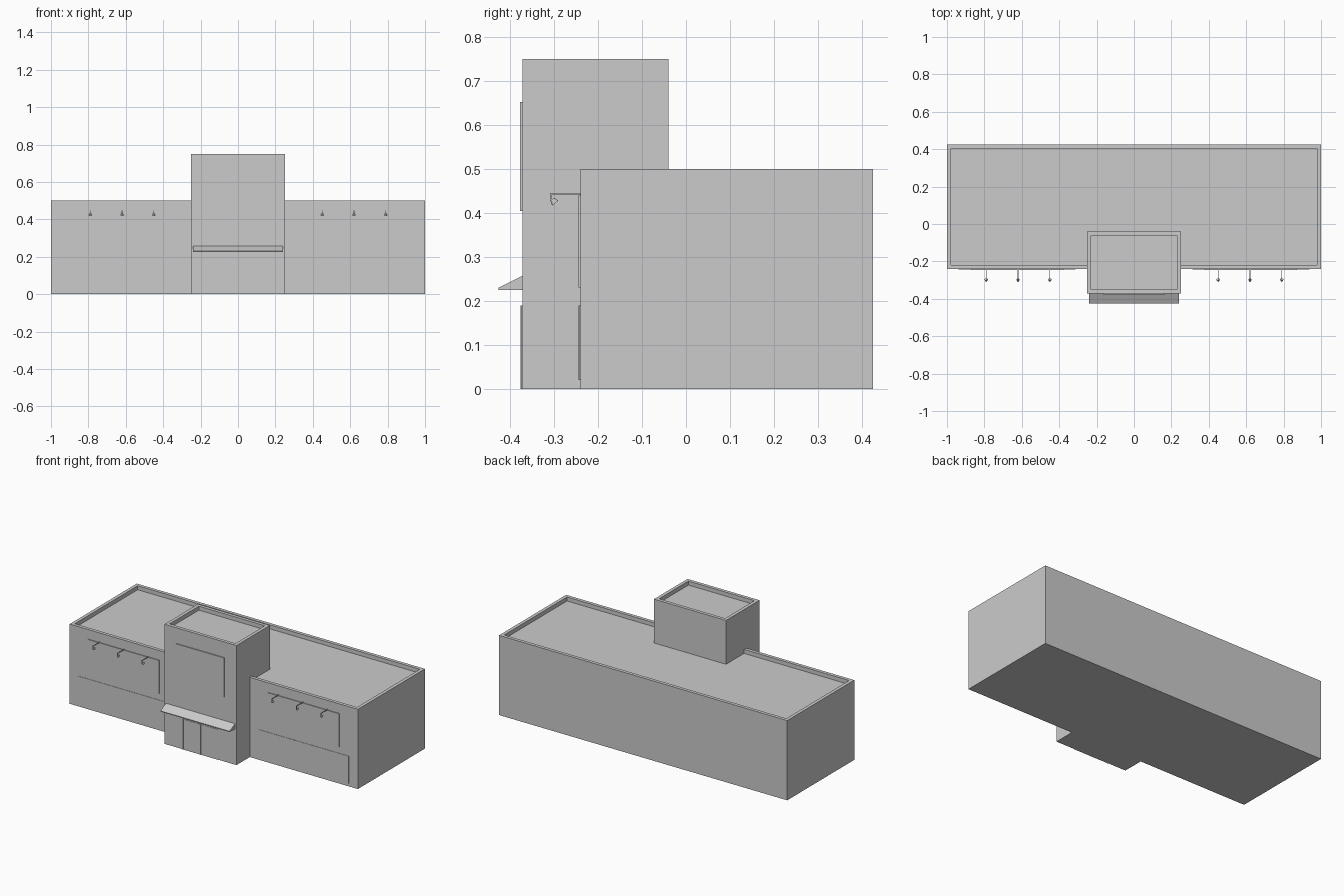
import bpy, bmesh
from mathutils import Vector, Matrix

if "Cube" in bpy.data.objects:
    bpy.data.objects.remove(bpy.data.objects["Cube"], do_unlink=True)

# Single wall colour
grey = bpy.data.materials.new("plain grey")
grey.use_nodes = True
tone = (0.6, 0.6, 0.6, 1)
grey.diffuse_color = tone
grey.node_tree.nodes["Principled BSDF"].inputs["Base Color"].default_value = tone


def finish(bm, name):
    bmesh.ops.recalc_face_normals(bm, faces=bm.faces)
    mesh = bpy.data.meshes.new(name)
    bm.to_mesh(mesh)
    bm.free()
    mesh.materials.append(grey)
    obj = bpy.data.objects.new(name, mesh)
    bpy.context.collection.objects.link(obj)
    return obj


def add_box(bm, x, y, z):
    size = Vector((x[1] - x[0], y[1] - y[0], z[1] - z[0]))
    mid = Vector((sum(x), sum(y), sum(z))) / 2
    matrix = Matrix.Translation(mid) @ Matrix.Diagonal(size).to_4x4()
    return bmesh.ops.create_cube(bm, size=1, matrix=matrix)["verts"]


def box(name, x, y, z):
    bm = bmesh.new()
    add_box(bm, x, y, z)
    return finish(bm, name)


def parapet_block(name, x, y, z, rim=0.03, depth=0.025):
    """Block with a sunken flat roof inside a parapet."""
    bm = bmesh.new()
    add_box(bm, x, y, z)
    top = max(bm.faces, key=lambda f: f.calc_center_median().z)
    bmesh.ops.inset_individual(bm, faces=[top], thickness=rim)
    floor = bmesh.ops.extrude_discrete_faces(bm, faces=[top])["faces"][0]
    bmesh.ops.translate(bm, verts=floor.verts, vec=(0, 0, -depth))
    return finish(bm, name)


WALL, TOWER = -0.24, -0.372

# Main volumes
parapet_block("main_hall", (-1, 1), (WALL, 0.425), (0, 0.5))
parapet_block("entrance_tower", (-0.25, 0.25), (TOWER, -0.04), (0, 0.75))

# Sloped entrance canopy, extruded from its side profile
bm = bmesh.new()
profile = [(TOWER, 0.257), (-0.426, 0.23), (-0.426, 0.225), (TOWER, 0.225)]
side = bm.faces.new([bm.verts.new((-0.24, y, z)) for y, z in profile])
cap = bmesh.ops.extrude_face_region(bm, geom=[side])["geom"]
bmesh.ops.translate(bm, vec=(0.48, 0, 0),
                    verts=[v for v in cap if isinstance(v, bmesh.types.BMVert)])
finish(bm, "entrance_canopy")

# Blank sign boards
box("tower_sign", (-0.167, 0.167), (TOWER - 0.006, TOWER), (0.405, 0.652))
for label, s in (("left", 1), ("right", -1)):
    box(label + "_sign", sorted((s * 0.378, s * 0.872)),
        (WALL - 0.005, WALL), (0.23, 0.44))


def window_band(name, x, y, z, mullions):
    """Thin glazed panel with slim upright bars."""
    bm = bmesh.new()
    add_box(bm, x, (y - 0.002, y), z)
    for m in mullions:
        add_box(bm, (m - 0.004, m + 0.004), (y - 0.004, y), z)
    return finish(bm, name)


window_band("left_windows", (0.3125, 0.9375), WALL, (0.02, 0.19),
            [0.4375 + 0.125 * i for i in range(4)])
window_band("right_windows", (-0.9375, -0.3125), WALL, (0.02, 0.19), [-0.43])
window_band("entrance_doors", (-0.125, 0.125), TOWER, (0, 0.19), [-0.121, 0])

# Gooseneck sign lamps
for s, label in ((1, "left"), (-1, "right")):
    for i in range(3):
        x = s * (0.45 + 0.17 * i)
        bm = bmesh.new()
        add_box(bm, (x - 0.002, x + 0.002), (-0.309, WALL), (0.442, 0.446))
        add_box(bm, (x - 0.002, x + 0.002), (-0.309, -0.305), (0.428, 0.446))
        tilt = Matrix.Translation((x, -0.301, 0.427)) @ Matrix.Rotation(0.7, 4, "X")
        bmesh.ops.create_cone(bm, cap_ends=True, segments=12, radius1=0.009,
                              radius2=0.005, depth=0.011, matrix=tilt)
        finish(bm, f"{label}_lamp_{i + 1}")
